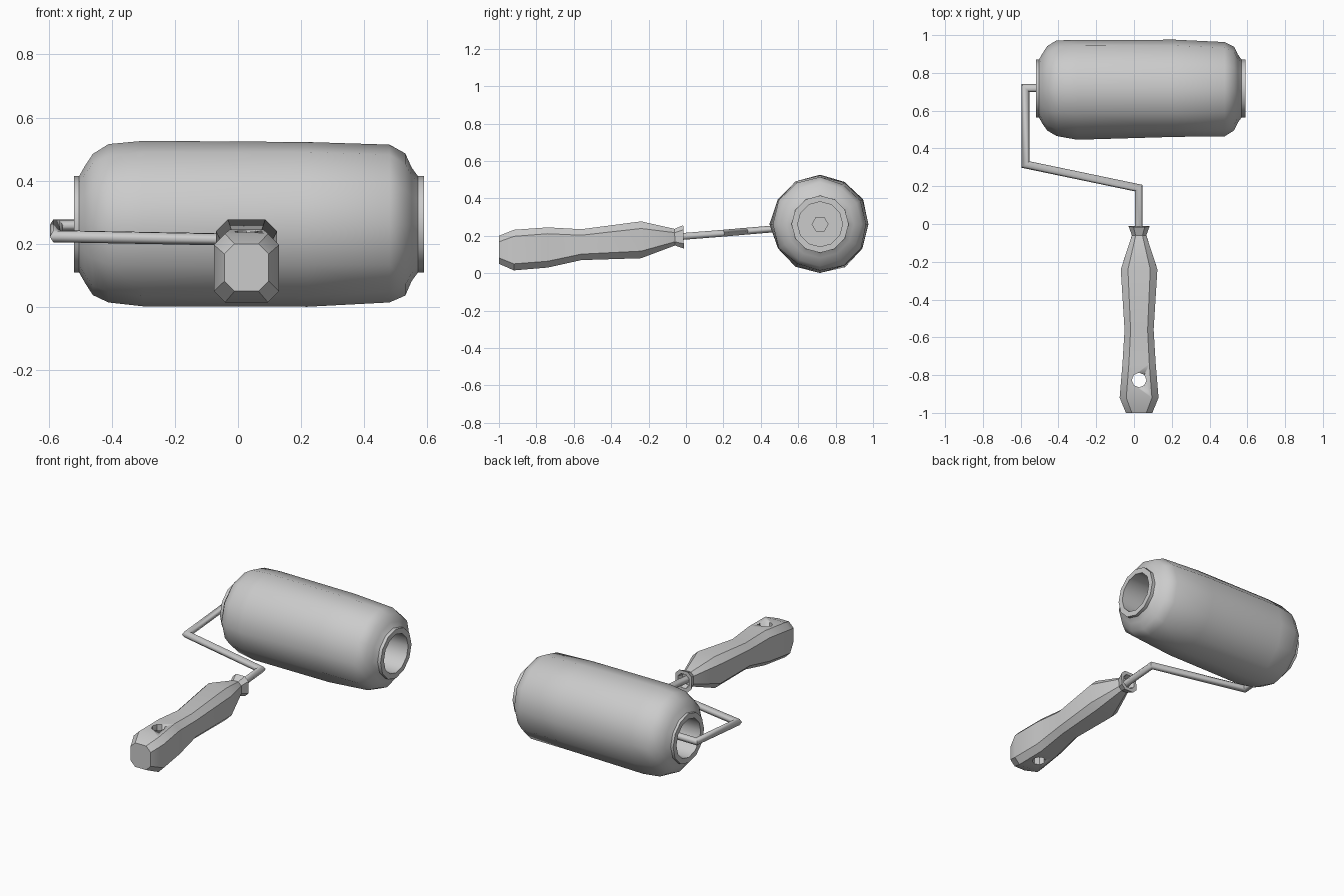
import bpy, bmesh, math, random
from mathutils import Vector

if "Cube" in bpy.data.objects:
    bpy.data.objects.remove(bpy.data.objects["Cube"])

random.seed(4)
CY, CZ = 0.717, 0.262   # roller axis
HX = 0.027              # handle centre line


def finish(name, bm, angle=35):
    bmesh.ops.recalc_face_normals(bm, faces=bm.faces)
    me = bpy.data.meshes.new(name)
    bm.to_mesh(me)
    bm.free()
    ob = bpy.data.objects.new(name, me)
    bpy.context.collection.objects.link(ob)
    bpy.ops.object.select_all(action='DESELECT')
    ob.select_set(True)
    bpy.context.view_layer.objects.active = ob
    bpy.ops.object.shade_smooth_by_angle(angle=math.radians(angle))
    return ob


def loft(name, rings, caps=(True, True), loop=False, angle=35):
    bm = bmesh.new()
    vs = [[bm.verts.new(p) for p in r] for r in rings]
    n = len(vs[0])
    pairs = list(zip(vs, vs[1:])) + ([(vs[-1], vs[0])] if loop else [])
    for a, b in pairs:
        for i in range(n):
            j = (i + 1) % n
            bm.faces.new((a[i], a[j], b[j], b[i]))
    if caps[0]:
        bm.faces.new(vs[0])
    if caps[1]:
        bm.faces.new(vs[-1])
    return finish(name, bm, angle)


def ring_x(x, r, n=12, jitter=0.0):
    pts = []
    for i in range(n):
        a = 2 * math.pi * i / n
        q = r + random.uniform(-jitter, jitter)
        pts.append((x, CY + q * math.cos(a), max(0, CZ + q * math.sin(a))))
    return pts


# fluffy roller sleeve, slightly lumpy
profile = [(-.505, .15, 0), (-.485, .185, 0), (-.46, .222, .003), (-.41, .25, .006),
           (-.30, .264, .007), (.22, .26, .005), (.48, .25, .006),
           (.53, .222, .004), (.55, .18, 0), (.572, .15, 0)]
loft("roller_sleeve", [ring_x(x, r, 12, j) for x, r, j in profile], (False, False), angle=60)

# hollow core tube
loft("core_tube", [ring_x(x, r) for x, r in
                   [(-.52, .12), (-.52, .153), (.59, .153), (.59, .12)]],
     (False, False), loop=True)

# discs inside the core and the hexagonal axle
for name, x in (("core_disc_left", -.28), ("core_disc_right", .35)):
    loft(name, [ring_x(x - .01, .122), ring_x(x + .01, .122)])
loft("axle", [ring_x(-.30, .045, 6), ring_x(.38, .045, 6)])


# bent wire frame: hexagonal sweep with mitred corners
def sweep(name, path, r, n=6):
    path = [Vector(p) for p in path]
    d = (path[1] - path[0]).normalized()
    side = d.cross(Vector((0, 0, 1))).normalized()
    up = side.cross(d)
    ring = [path[0] + r * (math.cos(2 * math.pi * i / n) * side + math.sin(2 * math.pi * i / n) * up)
            for i in range(n)]
    rings = [ring]
    for k in range(1, len(path)):
        d = (path[k] - path[k - 1]).normalized()
        m = d
        if k < len(path) - 1:
            m = (d + (path[k + 1] - path[k]).normalized()).normalized()
        ring = [p + d * ((path[k] - p).dot(m) / d.dot(m)) for p in ring]
        rings.append(ring)
    return loft(name, rings, angle=65)


sweep("wire_frame", [(.025, -.10, .19), (.025, .19, .213), (-.575, .315, .224),
                     (-.575, .72, .258), (-.29, .72, .26)], .021)


# handle: chamfered rectangle sections along y
def section(y, hw, z0, z1, c):
    lean = 0.03 if y > -.1 else 0
    pts = [(hw - c, z0), (hw, z0 + c), (hw, z1 - c), (hw - c, z1),
           (c - hw, z1), (-hw, z1 - c), (-hw, z0 + c), (c - hw, z0)]
    return [(HX + x, y - lean * (z - .195), z) for x, z in pts]


handle = loft("handle", [section(*s) for s in [
    (-1.0, .07, .05, .20, .032), (-.92, .103, .015, .232, .035),
    (-.74, .088, .03, .245, .034), (-.56, .077, .07, .235, .032),
    (-.24, .097, .08, .277, .038), (-.06, .038, .148, .237, .02),
    (-.013, .055, .132, .257, .025), (-.013, .038, .152, .237, .02),
    (-.045, .028, .162, .227, .014)]])

# hanging hole through the handle
bm = bmesh.new()
bmesh.ops.create_cone(bm, cap_ends=True, segments=8, radius1=.039, radius2=.039, depth=.6)
bmesh.ops.translate(bm, verts=bm.verts, vec=(HX, -.826, .15))
cutter = finish("hole_cutter", bm)
cutter.hide_render = True
mod = handle.modifiers.new("hanging_hole", 'BOOLEAN')
mod.operation = 'DIFFERENCE'
mod.solver = 'EXACT'
mod.object = cutter
bpy.context.view_layer.objects.active = handle
bpy.ops.object.modifier_apply(modifier=mod.name)
bpy.data.objects.remove(cutter)
